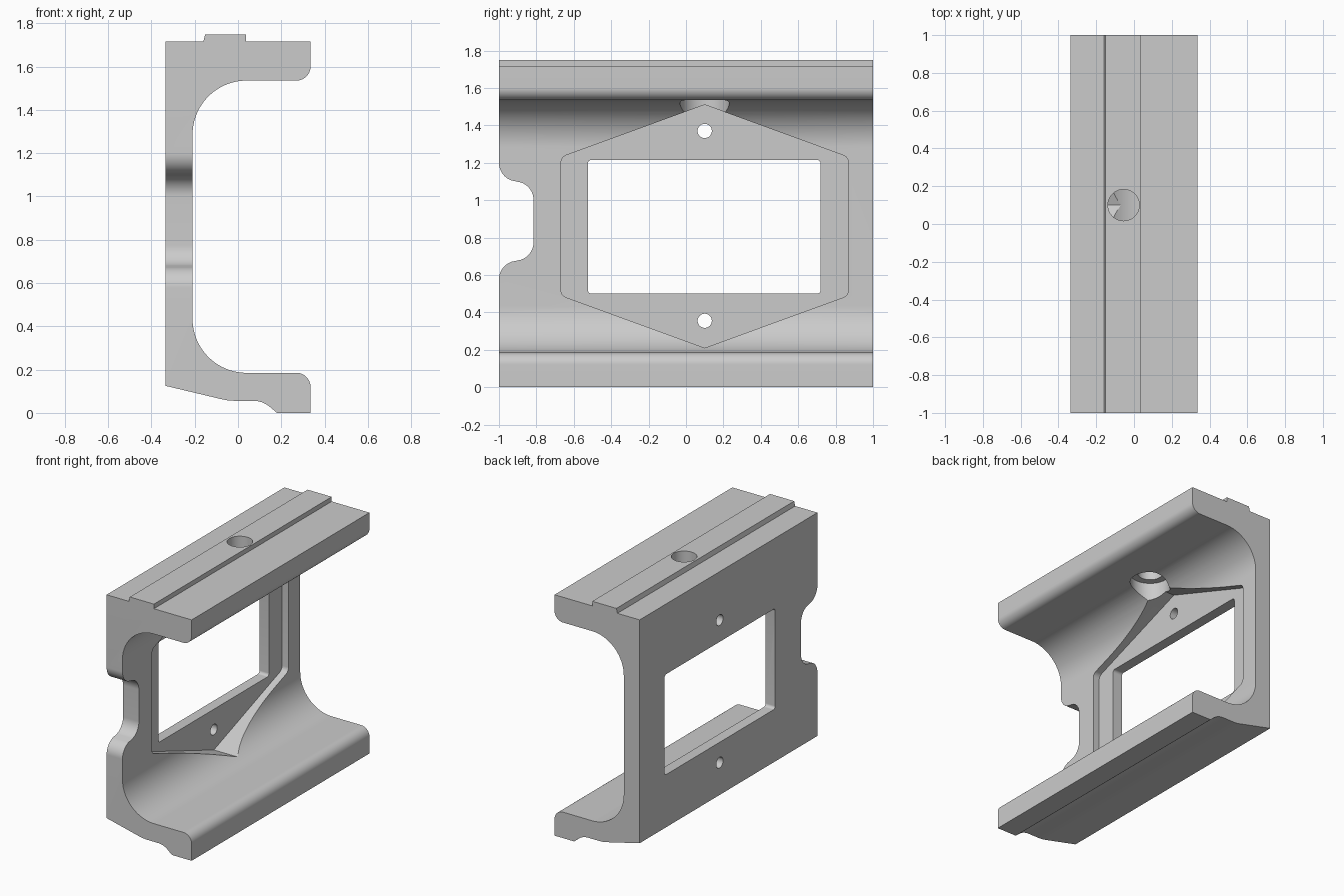
import bpy, bmesh, math
from mathutils import Vector

if "Cube" in bpy.data.objects:
    bpy.data.objects.remove(bpy.data.objects["Cube"])

grey = bpy.data.materials.new("plain_grey")
grey.use_nodes = True
colour = (0.6, 0.6, 0.6, 1)
grey.diffuse_color = colour
grey.node_tree.nodes["Principled BSDF"].inputs["Base Color"].default_value = colour


def arc(cx, cy, r, start, end, steps=16):
    angles = [math.radians(start + (end - start) * i / steps) for i in range(steps + 1)]
    return [(cx + r * math.cos(a), cy + r * math.sin(a)) for a in angles]


def circle(cx, cy, r):
    return arc(cx, cy, r, 0, 360, 48)[:-1]


def rounded(points, radii, steps=6):
    """Round each polygon corner with its own radius."""
    out = []
    for i, r in enumerate(radii):
        p = Vector(points[i])
        if not r:
            out.append(tuple(p))
            continue
        u = (Vector(points[i - 1]) - p).normalized()
        v = (Vector(points[(i + 1) % len(points)]) - p).normalized()
        half = u.angle(v) / 2
        c = p + (u + v).normalized() * r / math.sin(half)
        a, b = (p + d * r / math.tan(half) - c for d in (u, v))
        for k in range(steps + 1):
            d = a.lerp(b, k / steps).normalized() * r
            out.append(tuple(c + d))
    return out


def prism(name, points, place, low, high):
    """Extrude a 2D outline; place(a, b, depth) gives the 3D point."""
    bm = bmesh.new()
    base = [bm.verts.new(place(a, b, low)) for a, b in points]
    top = [bm.verts.new(place(a, b, high)) for a, b in points]
    bm.faces.new(base)
    bm.faces.new(top[::-1])
    for i in range(len(points)):
        j = (i + 1) % len(points)
        bm.faces.new((base[j], base[i], top[i], top[j]))
    # Turn the shell outward whatever the outline direction
    bm.normal_update()
    if bm.calc_volume(signed=True) < 0:
        bmesh.ops.reverse_faces(bm, faces=bm.faces[:])
    mesh = bpy.data.meshes.new(name)
    bm.to_mesh(mesh)
    bm.free()
    obj = bpy.data.objects.new(name, mesh)
    bpy.context.collection.objects.link(obj)
    mesh.materials.append(grey)
    return obj


def along_x(a, b, d):
    return (d, a, b)


def along_y(a, b, d):
    return (a, d, b)


def along_z(a, b, d):
    return (a, b, d)


# C-shaped channel section with rounded inner corners and a rib on top
section = [(-0.335, 0.125), (-0.075, 0.063), (-0.05, 0.058), (-0.02, 0.056)]
section += arc(0.07, -0.064, 0.12, 90, 52, 8) + [(0.18, 0), (0.335, 0)]
section += arc(0.27, 0.12, 0.065, 0, 90)
section += arc(0.04, 0.435, 0.25, 270, 180, 32)
section += arc(0.04, 1.285, 0.25, 180, 90, 32)
section += arc(0.27, 1.6, 0.065, 270, 360)
section += [(0.335, 1.715), (0.038, 1.715), (0.038, 1.748),
            (-0.152, 1.748), (-0.16, 1.715), (-0.335, 1.715)]
body = prism("channel_body", section, along_y, -1, 1)

# End notch, upper half mirrored about its middle height
mid = 0.888
upper = arc(-0.9, 1.2, 0.1, 180, 252) + arc(-0.915, 1.0, 0.1, 72, 0)
notch = [(-1.1, 1.2)] + upper
notch += [(y, 2 * mid - z) for y, z in reversed(notch)]

# Six-sided recess and rounded window
recess = rounded([(0.1, 1.51), (0.868, 1.23), (0.868, 0.49),
                  (0.1, 0.21), (-0.668, 0.49), (-0.668, 1.23)],
                 [0, 0.04, 0.04, 0, 0.04, 0.04])
window = rounded([(-0.525, 0.5), (0.72, 0.5), (0.72, 1.215), (-0.525, 1.215)],
                 [0.02] * 4)

cutters = [
    prism("notch_cutter", notch, along_x, -0.5, 0.5),
    prism("recess_cutter", recess, along_x, -0.26, 0.2),
    prism("window_cutter", window, along_x, -0.5, -0.1),
    prism("upper_screw_cutter", circle(0.1, 1.37, 0.038), along_x, -0.5, -0.2),
    prism("lower_screw_cutter", circle(0.1, 0.355, 0.038), along_x, -0.5, -0.2),
    prism("top_hole_cutter", circle(-0.055, 0.1, 0.083), along_z, 1.45, 1.9),
    prism("counterbore_cutter", circle(-0.055, 0.1, 0.132), along_z, 1.3, 1.6),
]

# Cut every opening, then drop the cutters
bpy.context.view_layer.objects.active = body
for cutter in cutters:
    cutter.hide_render = True
    mod = body.modifiers.new(cutter.name, 'BOOLEAN')
    mod.operation = 'DIFFERENCE'
    mod.solver = 'EXACT'
    mod.object = cutter
    bpy.ops.object.modifier_apply(modifier=mod.name)
    bpy.data.objects.remove(cutter)

bpy.ops.object.select_all(action='DESELECT')
body.select_set(True)
bpy.ops.object.shade_smooth_by_angle(angle=math.radians(20))
